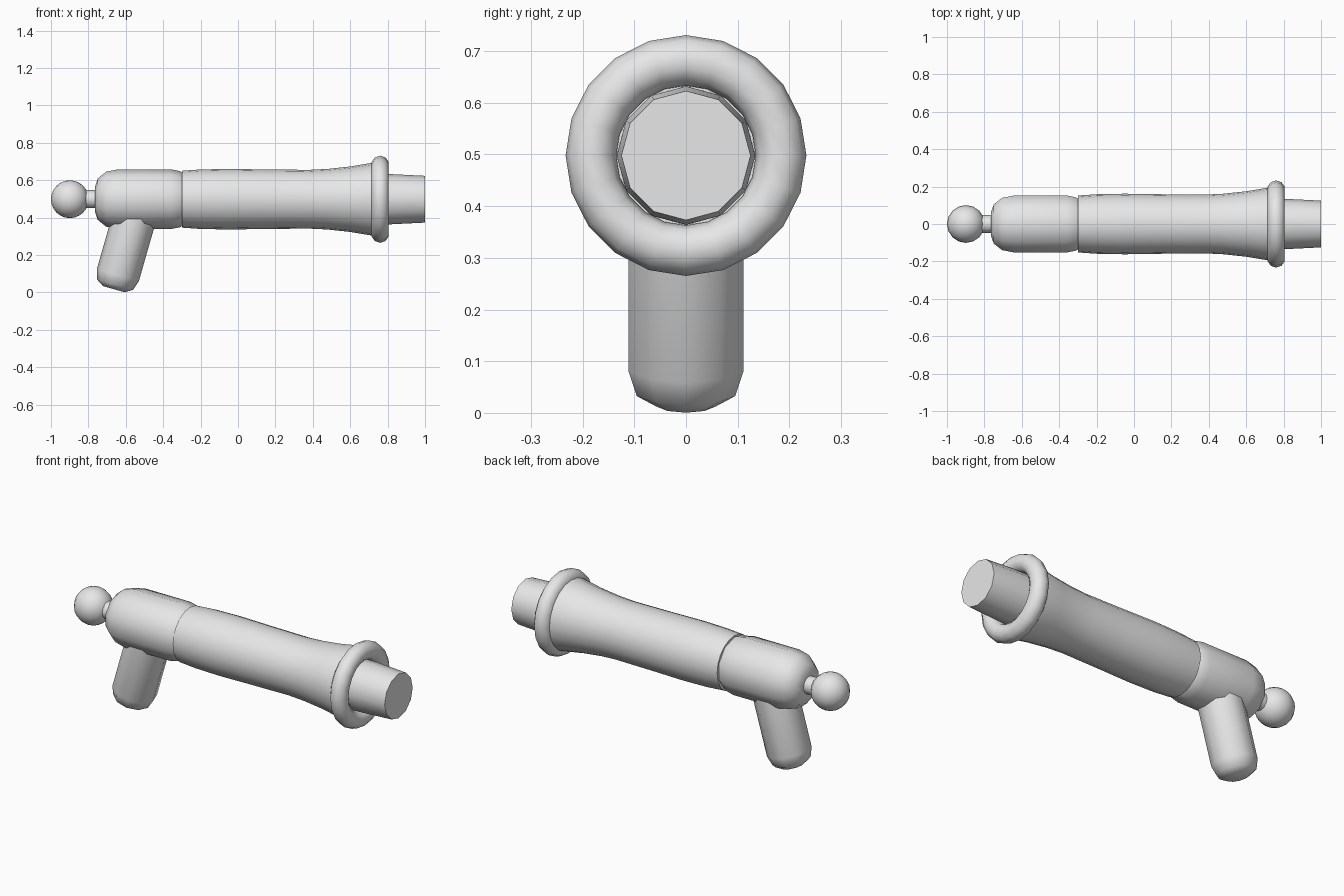
import bpy, bmesh, math
from mathutils import Matrix, Vector

if "Cube" in bpy.data.objects:
    bpy.data.objects.remove(bpy.data.objects["Cube"])

grey = bpy.data.materials.new("plain grey")
grey.diffuse_color = (0.8, 0.8, 0.8, 1)
grey.use_nodes = True
grey.node_tree.nodes["Principled BSDF"].inputs["Base Color"].default_value = grey.diffuse_color
AXIS_Z = 0.498


def finish(name, bm, angle=45):
    bmesh.ops.recalc_face_normals(bm, faces=bm.faces)
    me = bpy.data.meshes.new(name)
    bm.to_mesh(me)
    bm.free()
    me.materials.append(grey)
    ob = bpy.data.objects.new(name, me)
    bpy.context.collection.objects.link(ob)
    bpy.ops.object.select_all(action='DESELECT')
    ob.select_set(True)
    bpy.context.view_layer.objects.active = ob
    bpy.ops.object.shade_smooth_by_angle(angle=math.radians(angle))
    return ob


def lathe(name, profile, sides, origin, axis, angle=45):
    """Capped solid of revolution; profile is (distance along axis, radius)."""
    u = Vector(axis).normalized()
    v = Vector((0, 1, 0))
    n = v.cross(u)          # first vertex lies in the xz plane
    bm = bmesh.new()
    rings = []
    for t, r in profile:
        ring = []
        for i in range(sides):
            a = 2 * math.pi * i / sides
            p = Vector(origin) + u * t + (n * math.cos(a) + v * math.sin(a)) * r
            ring.append(bm.verts.new(p))
        rings.append(ring)
    for a, b in zip(rings, rings[1:]):
        for i in range(sides):
            j = (i + 1) % sides
            bm.faces.new((a[i], a[j], b[j], b[i]))
    bm.faces.new(rings[0])
    bm.faces.new(rings[-1])
    return finish(name, bm, angle)


centre, along = (0, 0, AXIS_Z), (1, 0, 0)

# rear ball
bm = bmesh.new()
bmesh.ops.create_uvsphere(bm, u_segments=16, v_segments=12, radius=0.101,
                          matrix=Matrix.Translation((-0.899, 0, AXIS_Z)))
finish("rear_ball", bm)

# neck between ball and body
lathe("neck", [(-0.84, 0.048), (-0.74, 0.048)], 12, centre, along)

# rounded rear body
lathe("rear_body", [(-0.765, 0.065), (-0.75, 0.11), (-0.705, 0.147), (-0.64, 0.16),
                    (-0.36, 0.16), (-0.31, 0.15), (-0.28, 0.13)],
      10, centre, along, 60)

# slanted grip
tilt = math.radians(16)
lathe("grip", [(0, 0.06), (0.025, 0.1), (0.077, 0.117), (0.46, 0.117)],
      10, (-0.664, 0, 0.017), (math.sin(tilt), 0, math.cos(tilt)), 60)

# flared barrel
lathe("flared_barrel", [(-0.3, 0.152), (-0.2, 0.159), (-0.05, 0.162), (0.15, 0.159),
                        (0.38, 0.157), (0.48, 0.162), (0.6, 0.175), (0.72, 0.195),
                        (0.75, 0.195)], 20, centre, along)

# inner tube
lathe("inner_tube", [(0.6, 0.135), (0.82, 0.134), (1.0, 0.125)], 12, centre, along, 35)

# muzzle ring
bm = bmesh.new()
big, small = 20, 10
grid = []
for i in range(big):
    a = 2 * math.pi * i / big
    row = []
    for k in range(small):
        b = 2 * math.pi * k / small
        r = 0.184 + 0.049 * math.cos(b)
        row.append(bm.verts.new((0.76 + 0.048 * math.sin(b), r * math.cos(a),
                                 AXIS_Z + r * math.sin(a))))
    grid.append(row)
for i in range(big):
    for k in range(small):
        i2, k2 = (i + 1) % big, (k + 1) % small
        bm.faces.new((grid[i][k], grid[i2][k], grid[i2][k2], grid[i][k2]))
finish("muzzle_ring", bm, 60)
